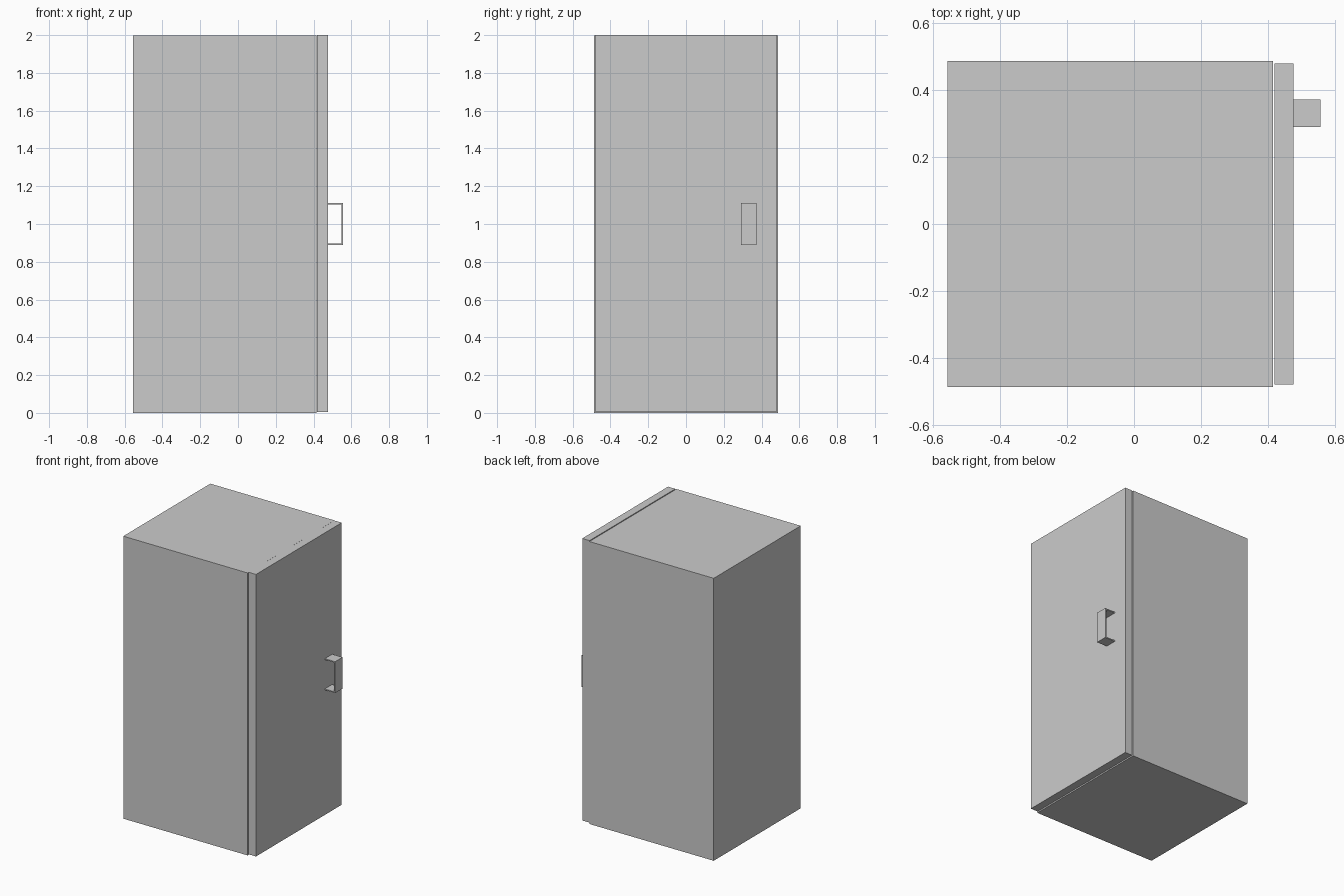
import bpy, bmesh
from mathutils import Vector

if "Cube" in bpy.data.objects:
    bpy.data.objects.remove(bpy.data.objects["Cube"])


def box(name, lo, hi):
    """Axis-aligned box between two corners."""
    lo, hi = Vector(lo), Vector(hi)
    bm = bmesh.new()
    bmesh.ops.create_cube(bm, size=1)
    bmesh.ops.scale(bm, vec=hi - lo, verts=bm.verts)
    bmesh.ops.translate(bm, vec=(lo + hi) / 2, verts=bm.verts)
    return finish(name, bm)


def extruded_profile(name, points, y0, y1):
    """Closed XZ profile extruded along y."""
    bm = bmesh.new()
    face = bm.faces.new([bm.verts.new((x, y0, z)) for x, z in points])
    ext = bmesh.ops.extrude_face_region(bm, geom=[face], use_keep_orig=True)
    moved = [v for v in ext["geom"] if isinstance(v, bmesh.types.BMVert)]
    bmesh.ops.translate(bm, vec=(0, y1 - y0, 0), verts=moved)
    bmesh.ops.recalc_face_normals(bm, faces=bm.faces)
    return finish(name, bm)


def finish(name, bm):
    mesh = bpy.data.meshes.new(name)
    bm.to_mesh(mesh)
    bm.free()
    obj = bpy.data.objects.new(name, mesh)
    bpy.context.collection.objects.link(obj)
    return obj


# Cabinet and the slightly smaller door, separated by a narrow gap
box("cabinet", (-0.557, -0.486, 0), (0.415, 0.486, 1.997))
box("door", (0.419, -0.479, 0.006), (0.476, 0.479, 2.0))

# Thin C-shaped handle on the door
x0, x1, z0, z1, tx, tz = 0.476, 0.557, 0.889, 1.111, 0.01, 0.008
extruded_profile("door_handle", [
    (x0, z0), (x1, z0), (x1, z1), (x0, z1),
    (x0, z1 - tz), (x1 - tx, z1 - tz), (x1 - tx, z0 + tz), (x0, z0 + tz),
], 0.290, 0.3725)
